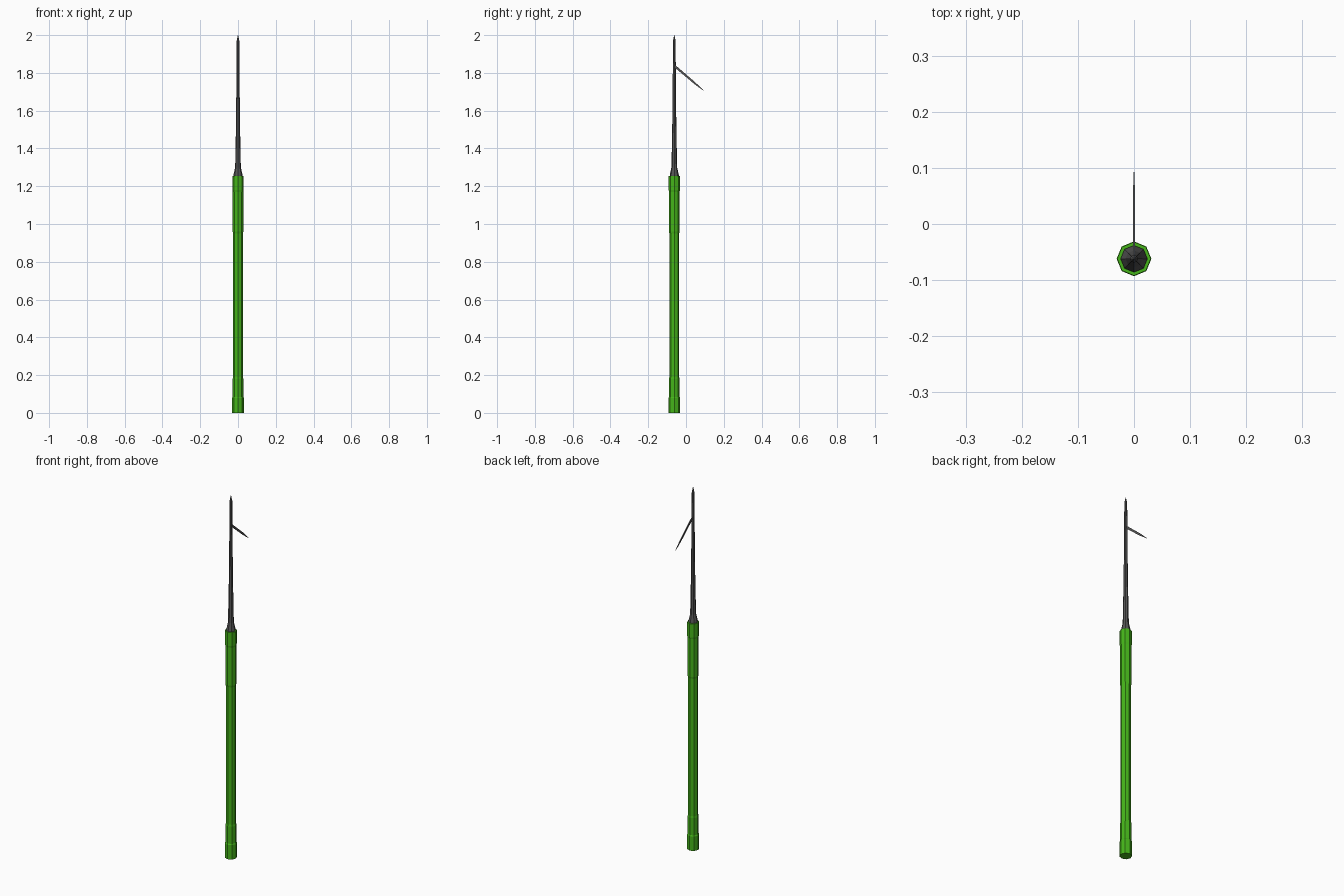
import bpy, bmesh, math
from mathutils import Vector

if "Cube" in bpy.data.objects:
    bpy.data.objects.remove(bpy.data.objects["Cube"])

AXIS_Y = -0.062
SIDES = 8


def material(name, rgb):
    m = bpy.data.materials.new(name)
    m.diffuse_color = (*rgb, 1)
    m.use_nodes = True
    m.node_tree.nodes["Principled BSDF"].inputs["Base Color"].default_value = m.diffuse_color
    return m


def finish(name, bm, mat):
    bmesh.ops.recalc_face_normals(bm, faces=bm.faces)
    me = bpy.data.meshes.new(name)
    bm.to_mesh(me)
    bm.free()
    ob = bpy.data.objects.new(name, me)
    me.materials.append(mat)
    bpy.context.collection.objects.link(ob)
    return ob


def loft(bm, rings):
    # bridge equal-sized rings and cap both ends
    rings = [[bm.verts.new(p) for p in r] for r in rings]
    n = len(rings[0])
    for a, b in zip(rings, rings[1:]):
        for i in range(n):
            j = (i + 1) % n
            bm.faces.new((a[i], a[j], b[j], b[i]))
    bm.faces.new(rings[0][::-1])
    bm.faces.new(rings[-1])


def turned(name, profile, mat):
    # octagonal part from (radius, height) pairs
    bm = bmesh.new()
    angles = [2 * math.pi * i / SIDES for i in range(SIDES)]
    loft(bm, [[(r * math.cos(a), AXIS_Y + r * math.sin(a), z) for a in angles]
              for r, z in profile])
    return finish(name, bm, mat)


green = material("green", (0.06, 0.46, 0.01))
steel = material("dark_steel", (0.09, 0.09, 0.09))

# Shaft with butt collar and thicker upper grip
turned("shaft", [(0.031, 0), (0.031, 0.08), (0.028, 0.085), (0.028, 0.18),
                 (0.026, 0.19), (0.026, 0.95), (0.028, 0.96),
                 (0.028, 1.17), (0.030, 1.18), (0.030, 1.255)], green)

# Tapering metal spike
turned("spike", [(0.024, 1.25), (0.024, 1.26), (0.015, 1.30), (0.011, 1.51),
                 (0.0085, 1.74), (0.007, 1.97), (0.001, 2.0)], steel)

# Swept-back barb: thin blade tapering to its tip
root, tip = Vector((0, AXIS_Y, 1.838)), Vector((0, 0.092, 1.707))
across = (tip - root).normalized().cross(Vector((1, 0, 0)))
bm = bmesh.new()
loft(bm, [[c + across * t * v + Vector((w * u, 0, 0))
           for u, v in ((-1, -1), (1, -1), (1, 1), (-1, 1))]
          for c, w, t in ((root, 0.0018, 0.006),
                          (root.lerp(tip, 0.7), 0.0018, 0.005),
                          (tip, 0.0008, 0.001))])
finish("barb", bm, steel)
